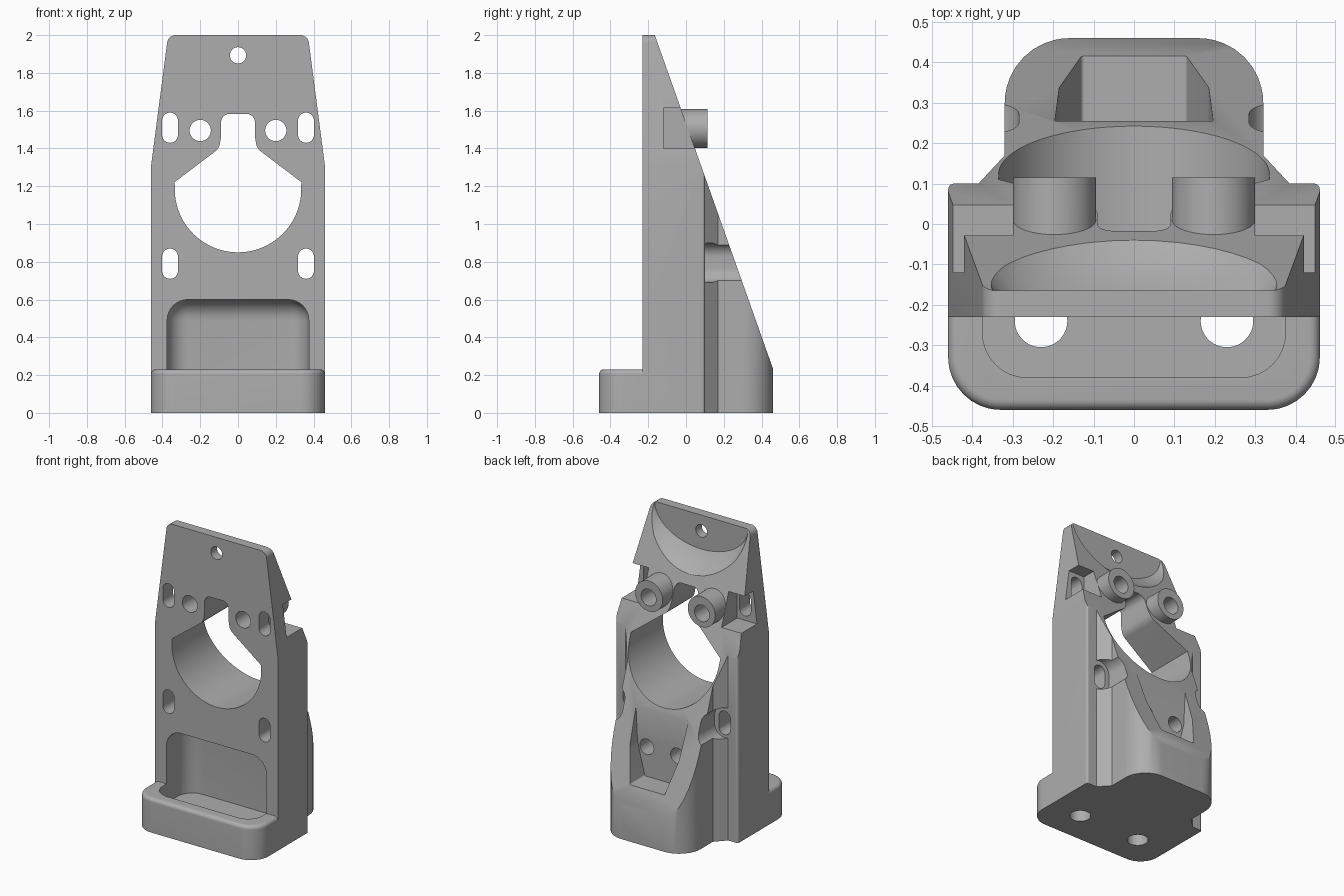
import bpy, bmesh, math
from mathutils import Vector

if "Cube" in bpy.data.objects:
    bpy.data.objects.remove(bpy.data.objects["Cube"])

grey = bpy.data.materials.new("machined_grey")
grey.use_nodes = True
COLOUR = (0.42, 0.42, 0.42, 1)
grey.diffuse_color = COLOUR
grey.node_tree.nodes["Principled BSDF"].inputs["Base Color"].default_value = COLOUR


def rounded(corners, steps=10):
    """Outline from (u, v, radius) corners, with true arcs."""
    out, n = [], len(corners)
    for i, (u, v, r) in enumerate(corners):
        p = Vector((u, v))
        if r == 0:
            out.append(p)
            continue
        a = (Vector(corners[i - 1][:2]) - p).normalized()
        b = (Vector(corners[(i + 1) % n][:2]) - p).normalized()
        half = a.angle(b) / 2
        c = p + (a + b).normalized() * r / math.sin(half)
        s, e = p + a * r / math.tan(half) - c, p + b * r / math.tan(half) - c
        out += [c + s.lerp(e, k / steps).normalized() * r for k in range(steps + 1)]
    return out


def mirrored(half):
    return half + [(-u, v, r) for u, v, r in reversed(half)]


def ellipse(u, v, ru, rv, n=48):
    return [Vector((u + ru * math.cos(math.tau * i / n), v + rv * math.sin(math.tau * i / n)))
            for i in range(n)]


def stadium(u, v, r, half_height):
    h = half_height
    return rounded([(u - r, v - h, r * .999), (u + r, v - h, r * .999),
                    (u + r, v + h, r * .999), (u - r, v + h, r * .999)])


def loft(name, axis, sections):
    """Solid through equal-length outlines placed along an axis."""
    place = {"x": lambda p, d: (d, p[0], p[1]),
             "y": lambda p, d: (p[0], d, p[1]),
             "z": lambda p, d: (p[0], p[1], d)}[axis]
    bm = bmesh.new()
    rings = [[bm.verts.new(place(p, d)) for p in pts] for d, pts in sections]
    for lo, hi in zip(rings, rings[1:]):
        for i in range(len(lo)):
            bm.faces.new((lo[i - 1], lo[i], hi[i], hi[i - 1]))
    bm.faces.new(rings[0])
    bm.faces.new(rings[-1])
    bmesh.ops.recalc_face_normals(bm, faces=bm.faces)
    mesh = bpy.data.meshes.new(name)
    bm.to_mesh(mesh)
    bm.free()
    ob = bpy.data.objects.new(name, mesh)
    bpy.context.collection.objects.link(ob)
    mesh.materials.append(grey)
    return ob


def prism(name, axis, pts, start, end):
    return loft(name, axis, [(start, pts), (end, pts)])


def box(name, lo, hi):
    pts = [(lo[0], lo[1]), (hi[0], lo[1]), (hi[0], hi[1]), (lo[0], hi[1])]
    return prism(name, "z", pts, lo[2], hi[2])


def soften(ob, width, rule):
    """Round the edges whose two end points satisfy the rule."""
    bm = bmesh.new()
    bm.from_mesh(ob.data)
    edges = [e for e in bm.edges if rule(e.verts[0].co, e.verts[1].co)]
    bmesh.ops.bevel(bm, geom=edges, offset=width, segments=8, profile=0.5, affect="EDGES")
    bm.to_mesh(ob.data)
    bm.free()
    return ob


def combine(target, tool, operation="DIFFERENCE"):
    mod = target.modifiers.new("join", "BOOLEAN")
    mod.operation, mod.solver, mod.object = operation, "EXACT", tool
    bpy.context.view_layer.objects.active = target
    bpy.ops.object.modifier_apply(modifier=mod.name)
    bpy.data.objects.remove(tool)


# Main body: plan outline trimmed by the side wedge and the tapered front outline
plan = mirrored([(.46, -.4, 0), (.46, .1, .015), (.385, .1, 0), (.32, .17, 0), (.32, .46, .16)])
body = prism("bracket_body", "z", rounded(plan), 0, 2.1)
wedge = [(-.23, -.1), (.46, -.1), (.46, .235), (-.165, 2), (-.23, 2)]
combine(body, prism("side_trim", "x", wedge, -1, 1), "INTERSECT")
front = mirrored([(.46, 0, 0), (.46, 1.31, 0), (.37, 2, .045)])
combine(body, prism("front_trim", "y", rounded(front), -1, 1), "INTERSECT")

# Foot with a rounded lip
foot = prism("foot", "z", rounded(mirrored([(.46, -.46, .13), (.46, 0, 0)])), 0, .23)
soften(foot, .025, lambda a, b: a.z > .2 and b.z > .2 and min(a.y, b.y) < -.01)
combine(body, foot, "UNION")

# Front recess running down into the foot
recess = box("recess", (-.375, -.38, .1), (.375, 0, .6))
soften(recess, .11, lambda a, b: max(a.z, b.z) > .5)
combine(body, recess)

# Scooped relief behind the top edge, and the tapered rear pocket
combine(body, loft("scoop", "y", [(-.165, ellipse(0, 2, .35, .23)), (-.14, ellipse(0, 2, .365, .265)),
                                  (-.1, ellipse(0, 2, .39, .31)), (-.03, ellipse(0, 2, .42, .36)),
                                  (.2, ellipse(0, 2, .45, .4))]))
pocket = mirrored([(.13, .36, .01), (.185, .58, .1), (.2, .9, 0)])
combine(body, prism("rear_pocket", "y", rounded(pocket), .255, .6))

# Clearances around the four slots, then the two rear bosses
for s in (-1, 1):
    xs = sorted((s * .3, s * .6))
    combine(body, box("upper_clearance", (xs[0], -.12, 1.4), (xs[1], .5, 1.615)))
    combine(body, prism("lower_clearance", "y", stadium(s * .36, .795, .075, .105), .1, .6))
for s in (-1, 1):
    combine(body, prism("boss", "y", ellipse(s * .197, 1.505, .103, .103), -.15, .115), "UNION")

# Keyhole-shaped bore
keyhole = mirrored([(.335, 1.222, 0), (.1, 1.4, .07), (.09, 1.46, 0), (.09, 1.583, .045)])
top = rounded(keyhole)
start, sweep = math.atan2(.037, -.333), math.pi + 2 * math.atan2(.037, .333)
arc = [Vector((.335 * math.cos(start + sweep * i / 48), 1.185 + .335 * math.sin(start + sweep * i / 48)))
       for i in range(1, 48)]
combine(body, prism("bore", "y", top + arc, -1, 1))

# Slots and holes
for s in (-1, 1):
    for z in (.79, 1.51):
        combine(body, prism("slot", "y", stadium(s * .36, z, .042, .08), -.5, .6))
    combine(body, prism("boss_hole", "y", ellipse(s * .2, 1.495, .056, .056), -.5, .5))
    combine(body, prism("foot_hole", "z", ellipse(s * .23, -.24, .065, .065), -.2, .3))
    combine(body, prism("pocket_hole", "y", ellipse(s * .115, .56, .052, .052), .12, .4))
combine(body, prism("top_hole", "y", ellipse(0, 1.893, .043, .043), -.5, .5))

bpy.ops.object.select_all(action="DESELECT")
body.select_set(True)
bpy.context.view_layer.objects.active = body
bpy.ops.object.shade_smooth_by_angle(angle=math.radians(30))
